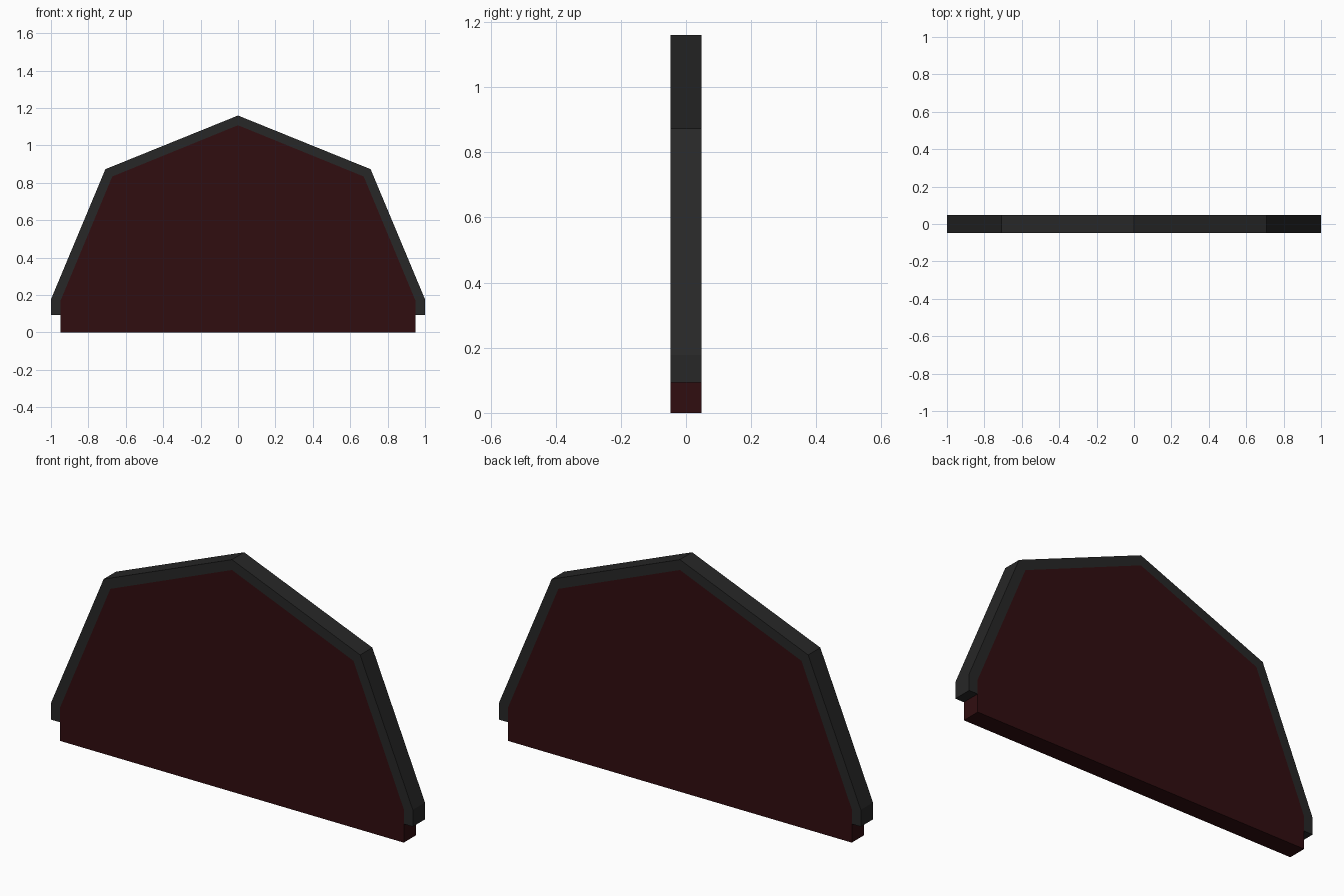
import bpy, bmesh

if "Cube" in bpy.data.objects:
    bpy.data.objects.remove(bpy.data.objects["Cube"])

HALF_DEPTH = 0.048


def material(name, color):
    mat = bpy.data.materials.new(name)
    mat.diffuse_color = color
    mat.use_nodes = True
    mat.node_tree.nodes["Principled BSDF"].inputs["Base Color"].default_value = mat.diffuse_color
    return mat


def mirrored(half):
    # Right-hand half, ending on the centre line, continued to the left
    return half + [(-x, z) for x, z in reversed(half[:-1])]


def prism(name, polygons, mat):
    # Extrude adjoining x-z polygons along y
    bm = bmesh.new()
    for poly in polygons:
        bm.faces.new([bm.verts.new((x, -HALF_DEPTH, z)) for x, z in poly])
    bmesh.ops.remove_doubles(bm, verts=bm.verts, dist=1e-5)
    ext = bmesh.ops.extrude_face_region(bm, geom=bm.faces[:], use_keep_orig=True)
    verts = [g for g in ext["geom"] if isinstance(g, bmesh.types.BMVert)]
    bmesh.ops.translate(bm, verts=verts, vec=(0, 2 * HALF_DEPTH, 0))
    bmesh.ops.recalc_face_normals(bm, faces=bm.faces)
    mesh = bpy.data.meshes.new(name)
    bm.to_mesh(mesh)
    bm.free()
    mesh.materials.append(mat)
    obj = bpy.data.objects.new(name, mesh)
    bpy.context.collection.objects.link(obj)
    return obj


red = material("dark_red", (0.03, 0.004, 0.005, 1))
grey = material("dark_grey", (0.02, 0.02, 0.02, 1))

outer = mirrored([(1.0, 0.093), (1.0, 0.177), (0.709, 0.873), (0, 1.16)])
inner = mirrored([(0.95, 0.093), (0.95, 0.167), (0.672, 0.834), (0, 1.108)])

# Gable panel, reaching down below the trim
prism("gable_panel", [[(0.95, 0)] + inner[1:-1] + [(-0.95, 0)]], red)

# Trim following the roof line
trim = [[outer[i], outer[i + 1], inner[i + 1], inner[i]] for i in range(len(outer) - 1)]
prism("roof_trim", trim, grey)
